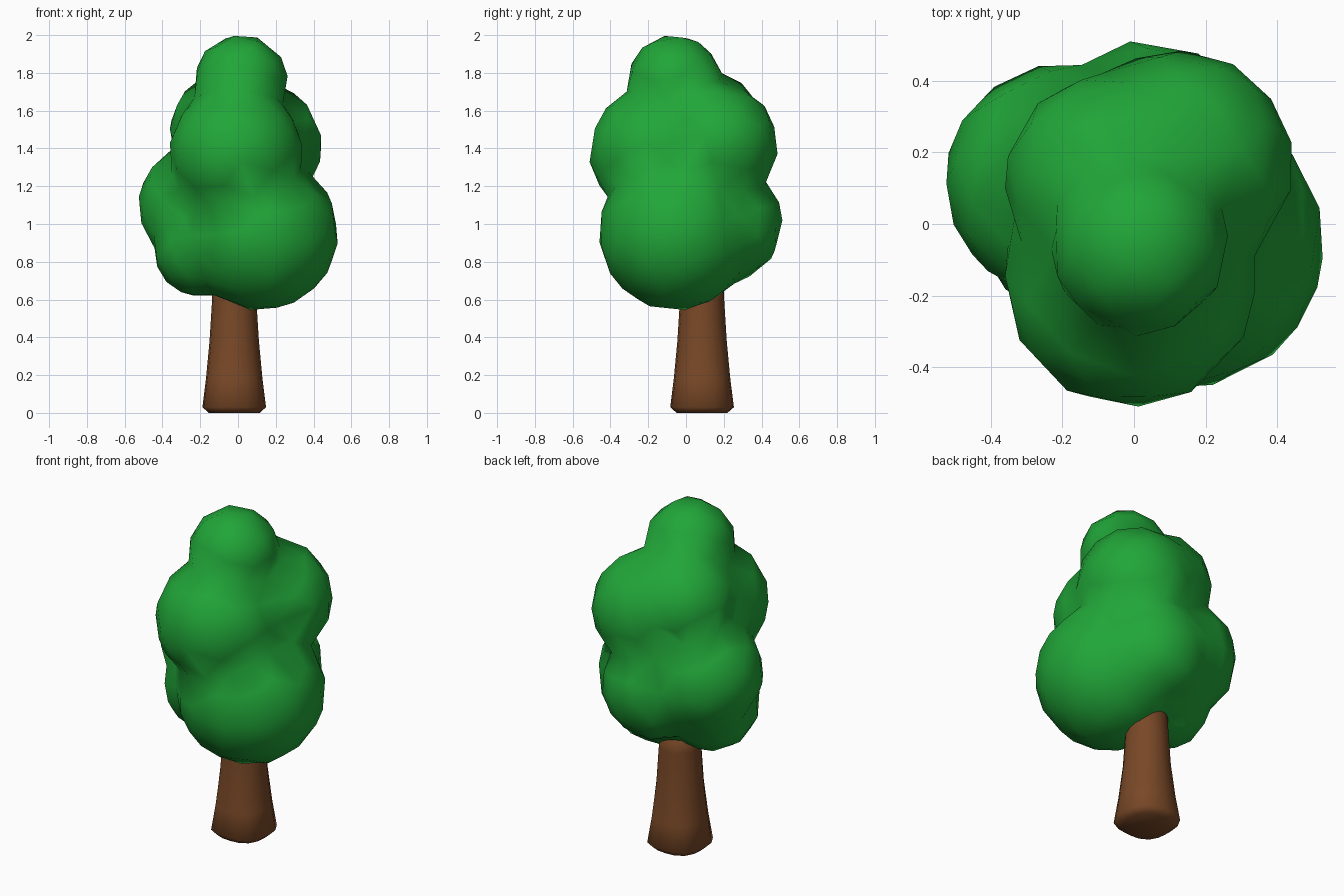
import bpy, bmesh, math
from mathutils import Matrix

if "Cube" in bpy.data.objects:
    bpy.data.objects.remove(bpy.data.objects["Cube"])


def material(name, color):
    m = bpy.data.materials.new(name)
    m.diffuse_color = color
    m.use_nodes = True
    m.node_tree.nodes["Principled BSDF"].inputs["Base Color"].default_value = m.diffuse_color
    return m


def make_object(name, bm, mat):
    me = bpy.data.meshes.new(name)
    bm.to_mesh(me)
    bm.free()
    me.materials.append(mat)
    ob = bpy.data.objects.new(name, me)
    bpy.context.collection.objects.link(ob)
    for p in me.polygons:
        p.use_smooth = True
    return ob


green = material("leaf_green", (0.015, 0.38, 0.04, 1))
brown = material("bark_brown", (0.19, 0.065, 0.02, 1))

# Canopy: overlapping leaf clumps (x, y, z, radius)
clumps = [
    (0.125, -0.055, 0.95, 0.40),  # lower right
    (-0.20, 0.12, 1.10, 0.322),   # lower left
    (-0.18, 0.02, 0.88, 0.265),   # low left
    (0.04, 0.20, 1.00, 0.305),    # lower back
    (-0.01, -0.16, 1.38, 0.345),  # middle front
    (0.12, 0.16, 1.42, 0.32),     # middle back right
    (-0.06, 0.12, 1.50, 0.295),   # middle back left
    (0.015, -0.06, 1.755, 0.243), # top
]
bm = bmesh.new()
for x, y, z, r in clumps:
    bmesh.ops.create_icosphere(bm, subdivisions=3, radius=r * 1.02,
                               matrix=Matrix.Translation((x, y, z)))
canopy = make_object("canopy", bm, green)

# Merge the clumps into one skin, soften the creases, reduce to low poly
rem = canopy.modifiers.new("merge", 'REMESH')
rem.mode = 'VOXEL'
rem.voxel_size = 0.03
rem.use_smooth_shade = True
soft = canopy.modifiers.new("soften", 'SMOOTH')
soft.factor = 0.5
soft.iterations = 2
dec = canopy.modifiers.new("low_poly", 'DECIMATE')
dec.ratio = 0.033

# Trunk: tapered rings flaring into four roots (z, radius), off-centre
CX, CY, SIDES = -0.02, 0.085, 16
rings = [(0.00, 0.14), (0.03, 0.175), (0.18, 0.153),
         (0.38, 0.131), (0.60, 0.117), (0.72, 0.114)]
bm = bmesh.new()
loops = []
for z, r in rings:
    loop = []
    for i in range(SIDES):
        a = 2 * math.pi * i / SIDES
        root = 1 - 0.04 * math.cos(4 * a) * max(0, 1 - z / 0.4)
        loop.append(bm.verts.new((CX + r * root * math.cos(a),
                                  CY + r * root * math.sin(a), z)))
    loops.append(loop)
for lo, hi in zip(loops, loops[1:]):
    for i in range(SIDES):
        j = (i + 1) % SIDES
        bm.faces.new((lo[i], lo[j], hi[j], hi[i]))
bm.faces.new(loops[0][::-1])
bm.faces.new(loops[-1])
make_object("trunk", bm, brown)
